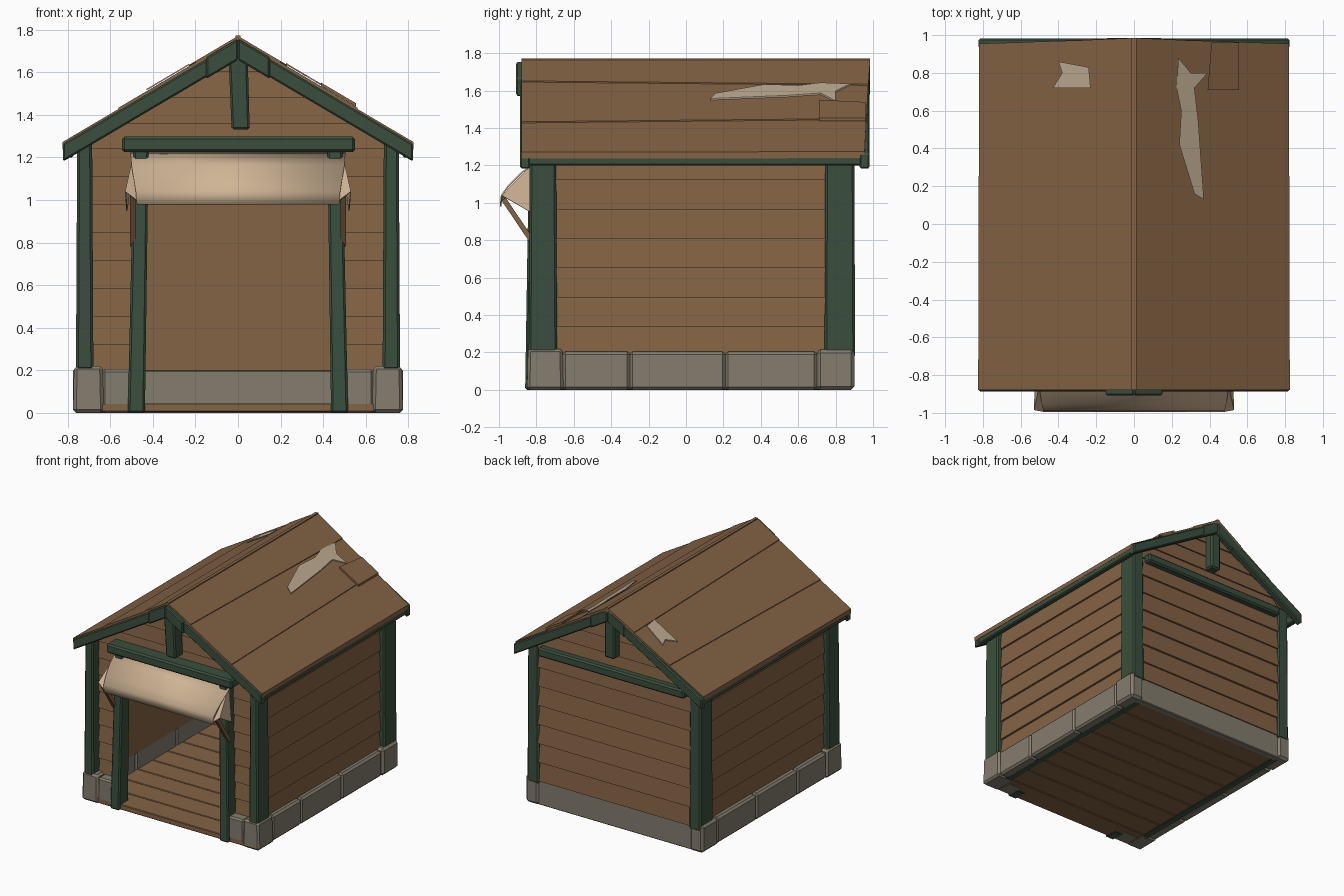
import bpy, bmesh, random
from mathutils import Vector

random.seed(4)
old = bpy.data.objects.get("Cube")
if old:
    bpy.data.objects.remove(old, do_unlink=True)


def material(name, rgb):
    m = bpy.data.materials.new(name)
    m.use_nodes = True
    m.diffuse_color = (*rgb, 1)
    bsdf = m.node_tree.nodes["Principled BSDF"]
    bsdf.inputs["Base Color"].default_value = (*rgb, 1)
    bsdf.inputs["Roughness"].default_value = 0.9
    return m


WOOD = material("brown wood", (0.23, 0.125, 0.057))
GREEN = material("dark green paint", (0.042, 0.078, 0.047))
STONE = material("grey stone", (0.23, 0.205, 0.155))
CLOTH = material("cream cloth", (0.62, 0.46, 0.30))
PATCH = material("worn patch", (0.50, 0.40, 0.28))


def finish(name, bm, mat, bevel=0.0):
    bmesh.ops.recalc_face_normals(bm, faces=bm.faces)
    me = bpy.data.meshes.new(name)
    bm.to_mesh(me)
    bm.free()
    me.materials.append(mat)
    ob = bpy.data.objects.new(name, me)
    bpy.context.scene.collection.objects.link(ob)
    if bevel:
        mod = ob.modifiers.new("soft edges", "BEVEL")
        mod.width = bevel
        mod.segments = 1
    return ob


def add_hull(bm, low, high):
    """Join two matching polygons into a solid."""
    a = [bm.verts.new(p) for p in low]
    b = [bm.verts.new(p) for p in high]
    bm.faces.new(a[::-1])
    bm.faces.new(b)
    n = len(a)
    for i in range(n):
        j = (i + 1) % n
        bm.faces.new((a[i], a[j], b[j], b[i]))


def solid(name, low, high, mat, bevel=0.0):
    bm = bmesh.new()
    add_hull(bm, low, high)
    return finish(name, bm, mat, bevel)


def rect(x, y, z, grow=0.0):
    (x0, x1), (y0, y1) = sorted(x), sorted(y)
    g = grow
    return [(x0 - g, y0 - g, z), (x1 + g, y0 - g, z), (x1 + g, y1 + g, z), (x0 - g, y1 + g, z)]


def box(name, x, y, z, mat, bevel=0.012, flare=0.0):
    return solid(name, rect(x, y, z[0], flare), rect(x, y, z[1]), mat, bevel)


def beam(name, p, q, side, other, mat, bevel=0.008):
    """Bar from p to q with half-extent vectors side and other."""
    s, o = Vector(side), Vector(other)
    ends = [[Vector(c) + s * i + o * j for i, j in ((-1, -1), (1, -1), (1, 1), (-1, 1))] for c in (p, q)]
    return solid(name, ends[0], ends[1], mat, bevel)


SLOPE = 0.59
RIDGE = 1.765


def roof_z(x):
    return RIDGE - SLOPE * abs(x)


def siding(name, place, span, z0, z1, count):
    """Lapped boards; place(u, d, z) maps along, outward and up."""
    bm = bmesh.new()
    h = (z1 - z0) / count
    for i in range(count):
        lo, hi = z0 + i * h, z0 + (i + 1) * h
        lip = 0.022 + random.uniform(-0.004, 0.004)
        rings = []
        for z, d in ((lo, lip), (hi, 0.008)):
            u0, u1 = span(z)
            rings.append([place(u0, -0.03, z), place(u1, -0.03, z), place(u1, d, z), place(u0, d, z)])
        add_hull(bm, rings[0], rings[1])
    return finish(name, bm, WOOD)


def gable_span(z):
    w = min(0.71, (RIDGE - 0.04 - z) / SLOPE)
    return -w, w


def front(u, d, z):
    return (u, -0.745 - d, z)


def back(u, d, z):
    return (u, 0.875 + d, z)


# Floor planks
box("floor_base", (-0.69, 0.69), (-0.8, 0.86), (0.012, 0.03), WOOD, 0)
for i in range(9):
    y = -0.84 + i * 0.188
    box(f"floor_plank_{i}", (-0.69, 0.69), (y, y + 0.183), (0.004, 0.045), WOOD, 0.004)

# Boarded walls
siding("front_gable_wall", front, gable_span, 1.24, 1.72, 4)
siding("back_wall", back, gable_span, 0.19, 1.24, 7)
siding("back_gable_wall", back, gable_span, 1.24, 1.72, 4)

for s, label in ((1, "left"), (-1, "right")):
    siding(f"{label}_wall", lambda u, d, z: (s * (0.705 + d), u, z), lambda z: (-0.75, 0.85), 0.18, 1.28, 7)
    siding(f"{label}_front_wall", front, lambda z: (s * 0.47, s * 0.71), 0.19, 1.24, 8)

    # Posts
    box(f"{label}_front_post", (s * 0.685, s * 0.755), (-0.835, -0.695), (0.2, 1.3), GREEN, 0.012, 0.006)
    box(f"{label}_back_post", (s * 0.66, s * 0.755), (0.745, 0.9), (0.17, 1.3), GREEN, 0.012, 0.004)
    lean = 0.012 * s
    solid(f"{label}_door_post", rect((s * 0.425 + lean, s * 0.505 + lean), (-0.86, -0.74), 0),
          rect((s * 0.42, s * 0.49), (-0.84, -0.74), 1.25), GREEN, 0.01)
    box(f"{label}_sill", (s * 0.64, s * 0.70), (-0.7, 0.86), (0.0, 0.04), GREEN, 0.006)

    # Stone footing blocks
    cuts = [-0.66, -0.3, 0.21, 0.7]
    for i, (a, b) in enumerate(zip(cuts, cuts[1:])):
        box(f"{label}_stone_{i}", (s * 0.68, s * 0.765), (a, b), (0, 0.205), STONE, 0.015)
    box(f"{label}_front_corner_stone", (s * 0.635, s * 0.77), (-0.845, -0.66), (0, 0.22), STONE, 0.015, 0.005)
    box(f"{label}_back_corner_stone", (s * 0.66, s * 0.775), (0.7, 0.9), (0, 0.215), STONE, 0.018)
    box(f"{label}_front_stone", (s * 0.5, s * 0.637), (-0.84, -0.7), (0, 0.205), STONE, 0.012)

    # Roof panels, overlapping from ridge down to eave
    for i, (a, a2, b, b2) in enumerate(((0, 0, 0.20, 0.23), (0.17, 0.2, 0.56, 0.53), (0.53, 0.5, 0.825, 0.82))):
        yb = 0.985 - 0.01 * i
        lift = (0.005, -0.001, -0.007)[i]
        top = [(s * x, y, roof_z(x) + lift) for x, y in ((a, -0.88), (b, -0.88), (b2, yb - 0.01), (a2, yb))]
        low = [(x, y, z - 0.035) for x, y, z in top]
        solid(f"{label}_roof_panel_{i}", low, top, WOOD)

    # Eave board and gable rafters
    beam(f"{label}_eave_board", (s * 0.795, -0.875, 1.235), (s * 0.795, 0.945, 1.235),
         (0.022, 0, 0), (0, 0, 0.035), GREEN)
    for end, y in (("front", -0.86), ("back", 0.955)):
        drop = 0.058
        beam(f"{label}_{end}_rafter", (0, y, roof_z(0) - drop), (s * 0.822, y, roof_z(0.822) - drop),
             (0, 0.027, 0), (0, 0, 0.042), GREEN)
        face = y - 0.03 if y < 0 else y + 0.012
        beam(f"{label}_{end}_apex_plate", (0, face, roof_z(0) - drop), (s * 0.15, face, roof_z(0.15) - drop),
             (0, 0.018, 0), (0, 0, 0.05), GREEN)

    # Awning struts and side flaps
    beam(f"{label}_awning_strut", (s * 0.495, -0.82, 0.79), (s * 0.495, -0.975, 1.02),
         (0.013, 0, 0), (0, 0.011, 0.008), WOOD, 0)
    flap = [(s * 0.49, -0.81, 1.22), (s * 0.475, -0.995, 1.0), (s * 0.53, -0.985, 1.04), (s * 0.525, -0.83, 0.95)]
    bm = bmesh.new()
    v = [bm.verts.new(p) for p in flap]
    bm.faces.new((v[0], v[1], v[2]))
    bm.faces.new((v[0], v[2], v[3]))
    ob = finish(f"{label}_awning_flap", bm, CLOTH)
    ob.modifiers.new("cloth", "SOLIDIFY").thickness = 0.006

# Ridge seam, lintels, king posts, back footing
beam("ridge_cap", (0, -0.88, RIDGE), (0, 0.985, RIDGE), (0.012, 0, 0), (0, 0, 0.006), WOOD, 0)
box("front_lintel", (-0.545, 0.55), (-0.87, -0.75), (1.225, 1.297), GREEN)
box("back_lintel", (-0.64, 0.64), (0.88, 0.945), (1.2, 1.27), GREEN)
solid("front_king_post", rect((-0.03, 0.055), (-0.86, -0.76), 1.33), rect((-0.045, 0.045), (-0.87, -0.76), 1.69),
      GREEN, 0.01)
box("back_king_post", (-0.045, 0.045), (0.88, 0.96), (1.36, 1.69), GREEN)
box("back_footing", (-0.70, 0.70), (0.83, 0.885), (0, 0.2), STONE, 0.006)

# Curved awning cloth
bm = bmesh.new()
rows = []
for y, z, w in ((-0.80, 1.225, 0.505), (-0.88, 1.165, 0.5), (-0.955, 1.09, 0.488), (-0.99, 1.04, 0.48), (-0.995, 0.98, 0.475)):
    rows.append([bm.verts.new((x * w, y, z)) for x in (-1, 1)])
for a, b in zip(rows, rows[1:]):
    bm.faces.new((a[0], a[1], b[1], b[0]))
for f in bm.faces:
    f.smooth = True
awning = finish("awning_cloth", bm, CLOTH)
awning.modifiers.new("cloth", "SOLIDIFY").thickness = 0.008


# Worn areas and loose boards lying on the roof
def roof_plate(name, outline, mat, low, high):
    ring = [[(x, y, roof_z(x) + h) for x, y in outline] for h in (low, high)]
    solid(name, ring[0], ring[1], mat)


roof_plate("left_roof_tear", [(0.235, 0.88), (0.3, 0.80), (0.39, 0.80), (0.32, 0.72), (0.34, 0.55), (0.37, 0.13),
                              (0.32, 0.16), (0.24, 0.42), (0.25, 0.6), (0.225, 0.72)], PATCH, 0.003, 0.011)
roof_plate("right_roof_tear", [(-0.23, 0.72), (-0.24, 0.83), (-0.4, 0.86), (-0.38, 0.8), (-0.43, 0.72)],
           PATCH, 0.003, 0.010)
roof_plate("loose_board", [(0.39, 0.71), (0.555, 0.71), (0.555, 0.96), (0.41, 0.96)], WOOD, 0.0, 0.016)
